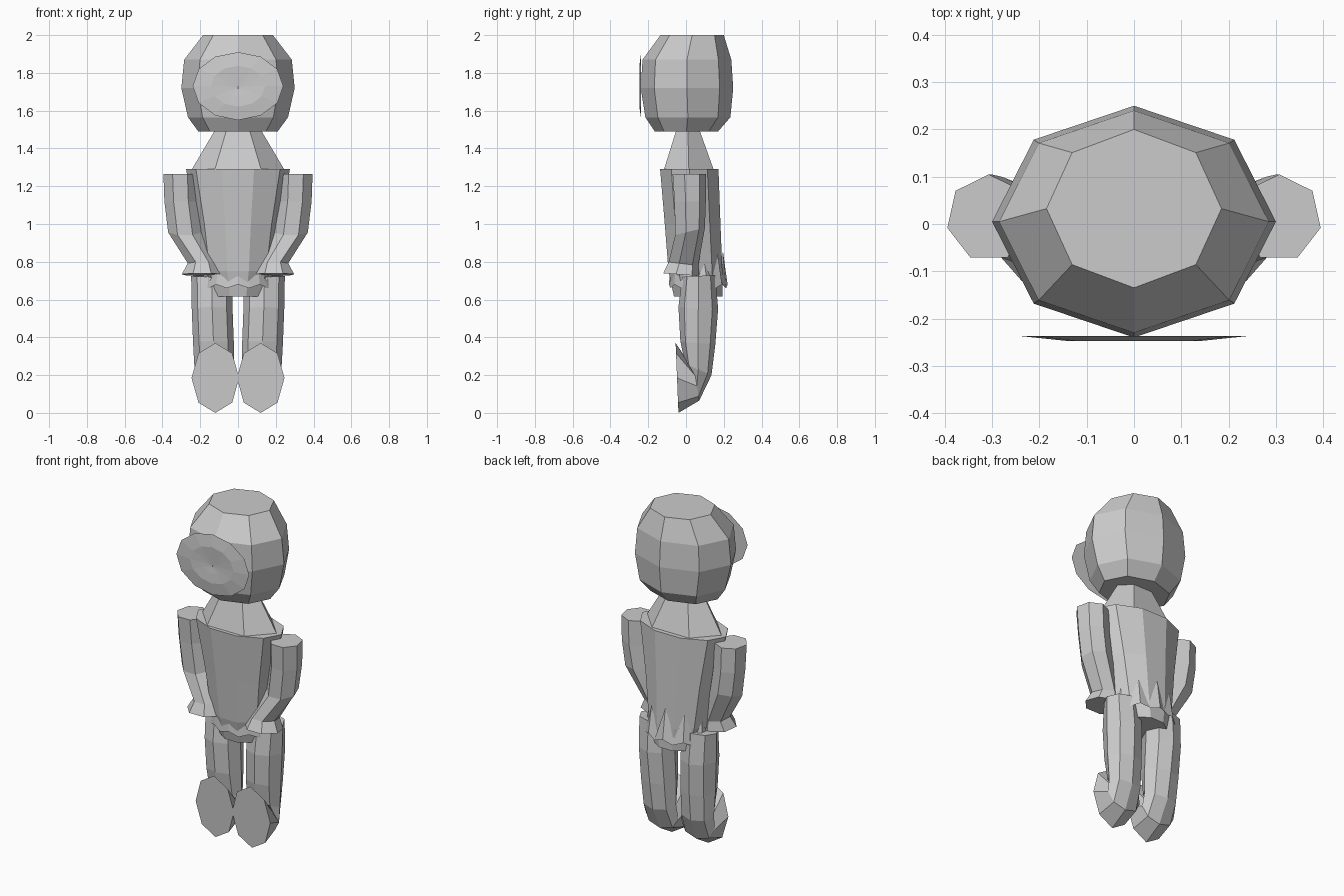
import bpy, bmesh, math

if "Cube" in bpy.data.objects:
    bpy.data.objects.remove(bpy.data.objects["Cube"])

grey = bpy.data.materials.new("light_grey")
grey.diffuse_color = (0.6, 0.6, 0.6, 1)
grey.use_nodes = True
grey.node_tree.nodes["Principled BSDF"].inputs["Base Color"].default_value = grey.diffuse_color


def finish(name, bm):
    bmesh.ops.recalc_face_normals(bm, faces=bm.faces)
    me = bpy.data.meshes.new(name)
    bm.to_mesh(me)
    bm.free()
    me.materials.append(grey)
    ob = bpy.data.objects.new(name, me)
    bpy.context.collection.objects.link(ob)
    return ob


def loft(name, rings, n=8, half=False, side=1, caps=True):
    """Rings are (centre x, half width, (front y, z), (back y, z))."""
    bm = bmesh.new()
    loops = []
    for cx, hw, f, b in rings:
        loop = []
        for i in range(n):
            a = 2 * math.pi * (i + (0.5 if half else 0)) / n
            t = (1 - math.cos(a)) / 2
            loop.append(bm.verts.new((side * (cx + hw * math.sin(a)),
                                      f[0] + (b[0] - f[0]) * t,
                                      f[1] + (b[1] - f[1]) * t)))
        loops.append(loop)
    for p, q in zip(loops, loops[1:]):
        for i in range(n):
            j = (i + 1) % n
            bm.faces.new((p[i], p[j], q[j], q[i]))
    if caps:
        bm.faces.new(loops[0])
        bm.faces.new(loops[-1])
    return finish(name, bm)


def level(z, hw, yf, yb, cx=0):
    return (cx, hw, (yf, z), (yb, z))


# Head, neck and tapering torso
loft("head", [level(1.49, 0.21, -0.165, 0.17), level(1.565, 0.265, -0.215, 0.235),
              level(1.72, 0.30, -0.24, 0.25), level(1.87, 0.285, -0.23, 0.24),
              level(2.0, 0.185, -0.135, 0.20)])
loft("neck", [level(1.28, 0.25, -0.14, 0.17), level(1.5, 0.12, -0.06, 0.08)], 6, True)
loft("torso", [level(0.615, 0.14, -0.07, 0.20), level(0.75, 0.185, -0.10, 0.20),
               level(1.0, 0.22, -0.12, 0.19), level(1.29, 0.275, -0.145, 0.18)], 10, True)

# Ragged hem: flared band with a zigzag upper edge
bm = bmesh.new()
N = 20
low, high = [], []
for i in range(N):
    a = 2 * math.pi * i / N
    s, c = math.sin(a), -math.cos(a)
    back = max(c, 0)
    low.append(bm.verts.new((0.195 * s, 0.065 + 0.155 * c, 0.68 - 0.02 * (i % 2))))
    z = 0.76 + 0.1 * back if i % 2 == 0 else 0.70
    high.append(bm.verts.new((0.185 * s, 0.055 + 0.14 * c, z)))
for i in range(N):
    j = (i + 1) % N
    bm.faces.new((low[i], low[j], high[j], high[i]))
finish("ragged_hem", bm)

# Dished face plate
bm = bmesh.new()
loops = []
for r, y in ((1.0, -0.237), (0.6, -0.247), (0.3, -0.243)):
    loops.append([bm.verts.new((0.24 * r * math.cos(i * math.pi / 6), y,
                                1.73 + 0.18 * r * math.sin(i * math.pi / 6)))
                  for i in range(12)])
for p, q in zip(loops, loops[1:]):
    for i in range(12):
        j = (i + 1) % 12
        bm.faces.new((p[i], p[j], q[j], q[i]))
centre = bm.verts.new((0, -0.238, 1.72))
for i in range(12):
    bm.faces.new((loops[-1][i], loops[-1][(i + 1) % 12], centre))
bm.faces.new(loops[0])
finish("face_plate", bm)

# Arms with flared cuffs, and legs curving forward into flat upturned soles
for side, tag in ((1, "right"), (-1, "left")):
    loft(tag + "_arm", [
        (0.19, 0.11, (-0.13, 0.74), (0.07, 0.725)),
        (0.19, 0.078, (-0.10, 0.80), (0.065, 0.78)),
        (0.28, 0.092, (-0.065, 0.94), (0.10, 0.98)),
        (0.302, 0.09, (-0.07, 1.12), (0.105, 1.12)),
        (0.307, 0.09, (-0.08, 1.265), (0.105, 1.265))], 7, True, side)
    loft(tag + "_leg", [
        (0.12, 0.126, (-0.055, 0.37), (-0.04, 0.0)),
        (0.12, 0.11, (0.045, 0.22), (0.07, 0.065)),
        (0.125, 0.105, (-0.005, 0.26), (0.135, 0.20)),
        (0.13, 0.108, (-0.03, 0.38), (0.155, 0.36)),
        (0.137, 0.108, (-0.04, 0.56), (0.17, 0.55)),
        (0.14, 0.108, (-0.02, 0.72), (0.155, 0.73))], 8, False, side)
